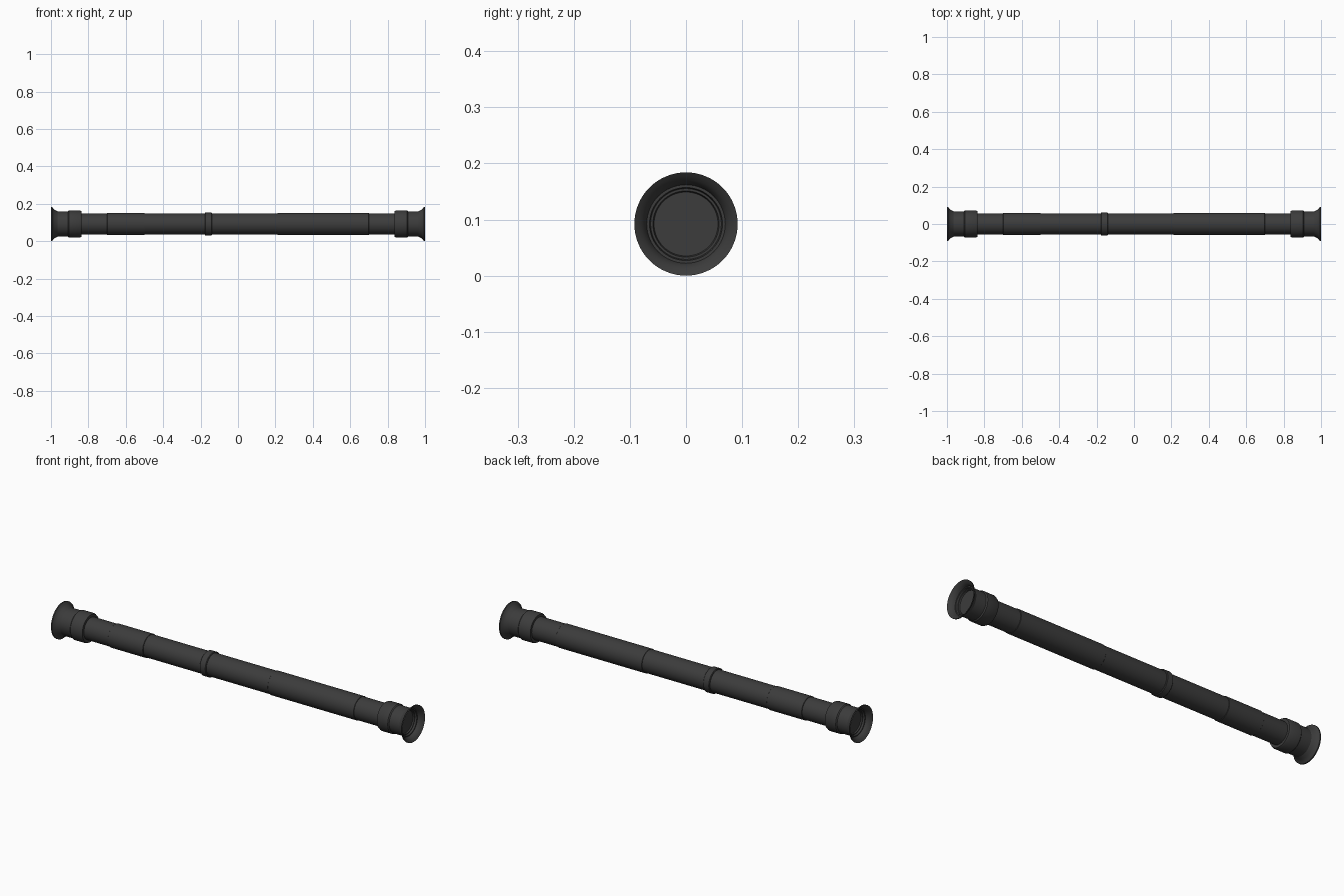
import bpy, math

if "Cube" in bpy.data.objects:
    bpy.data.objects.remove(bpy.data.objects["Cube"])

AXIS_Z = 0.092
SIDES = 64

mat = bpy.data.materials.new("dark_rubber")
mat.diffuse_color = (0.045, 0.045, 0.045, 1)
mat.use_nodes = True
mat.node_tree.nodes["Principled BSDF"].inputs["Base Color"].default_value = mat.diffuse_color


def lathe(name, profile, flip=1):
    """Revolve (x, radius) points around the bar axis; radius 0 closes an end."""
    verts, rings, faces = [], [], []
    for x, r in profile:
        n = 1 if r == 0 else SIDES
        rings.append([len(verts) + i for i in range(n)])
        for i in range(n):
            a = 2 * math.pi * i / SIDES
            verts.append((flip * x, r * math.cos(a), AXIS_Z + r * math.sin(a)))
    for a, b in zip(rings, rings[1:]):
        for i in range(SIDES):
            j = (i + 1) % SIDES
            quad = [a[i % len(a)], a[j % len(a)], b[j % len(b)], b[i % len(b)]]
            quad = list(dict.fromkeys(quad))
            faces.append(quad if flip < 0 else quad[::-1])
    mesh = bpy.data.meshes.new(name)
    mesh.from_pydata(verts, [], faces)
    mesh.materials.append(mat)
    obj = bpy.data.objects.new(name, mesh)
    bpy.context.collection.objects.link(obj)
    bpy.ops.object.select_all(action='DESELECT')
    obj.select_set(True)
    bpy.context.view_layer.objects.active = obj
    bpy.ops.object.shade_smooth_by_angle(angle=math.radians(30))
    return obj


def sleeve(name, x0, x1, r, bevel):
    """Solid round sleeve with small chamfers, given left to right."""
    return lathe(name, [(x1, 0), (x1, r - bevel), (x1 - bevel, r),
                        (x0 + bevel, r), (x0, r - bevel), (x0, 0)])


# telescoping tubes and the locking collar where they meet
sleeve("outer_tube", -0.16, 0.95, 0.057, 0.001)
sleeve("inner_tube", -0.95, -0.15, 0.056, 0.001)
sleeve("locking_collar", -0.176, -0.14, 0.0625, 0.003)

# foam grips
sleeve("short_grip", -0.70, -0.50, 0.059, 0.001)
sleeve("long_grip", 0.21, 0.70, 0.0595, 0.001)

# end cups: collar, neck, flared rim and hollow stepped mouth
cup = [(0.955, 0), (0.955, 0.057), (0.962, 0.059), (0.962, 0.063),
       (0.972, 0.065), (0.972, 0.070), (0.982, 0.073), (0.990, 0.079),
       (0.996, 0.086), (1.0, 0.092), (0.994, 0.092), (0.988, 0.083),
       (0.980, 0.076), (0.970, 0.071), (0.965, 0.068), (0.908, 0.068),
       (0.903, 0.073), (0.846, 0.073), (0.838, 0.069), (0.838, 0.056)]
for side, flip in (("right", 1), ("left", -1)):
    lathe(side + "_end_cup", cup, flip)
